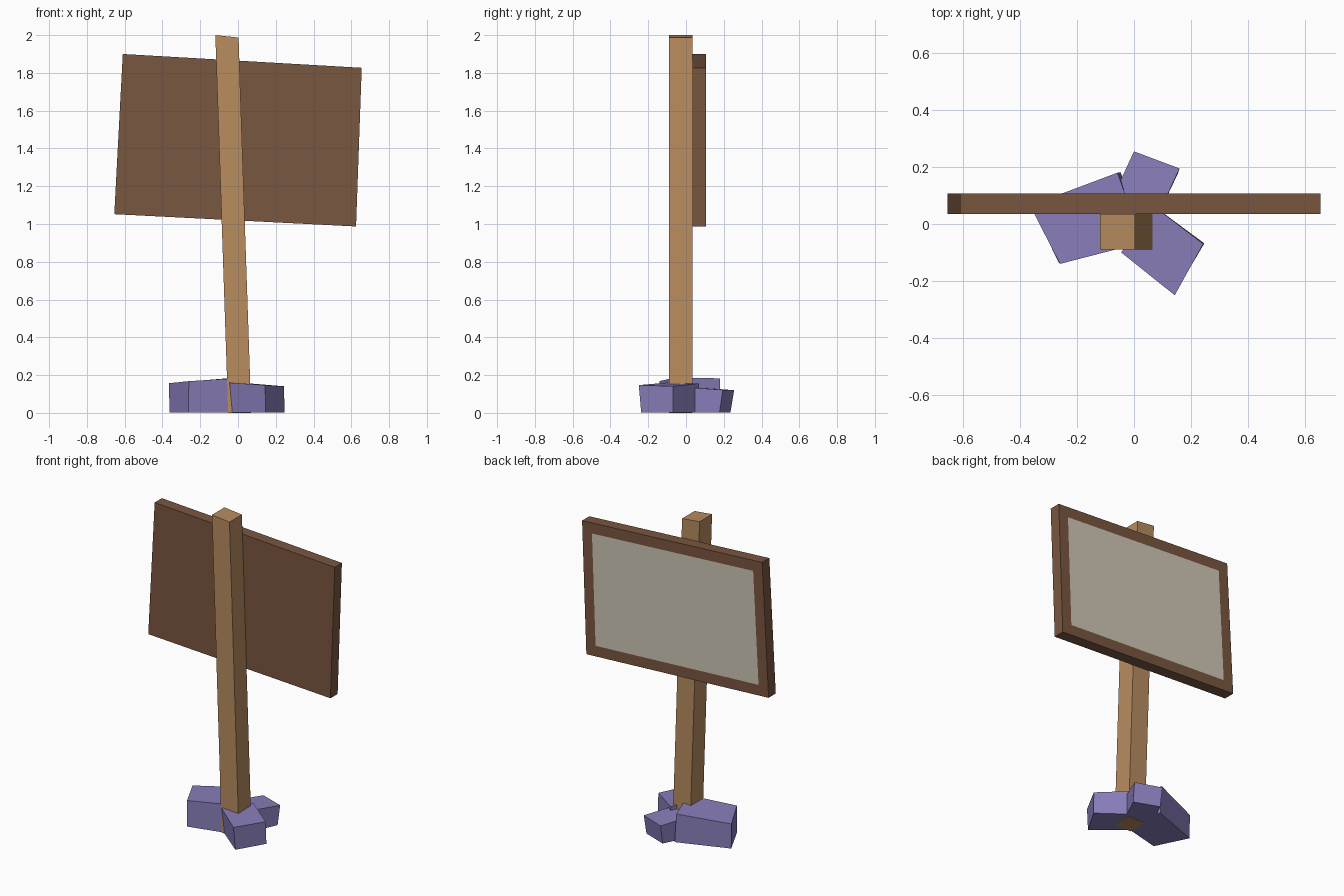
import bpy, bmesh
from mathutils import Vector

cube = bpy.data.objects.get("Cube")
if cube:
    bpy.data.objects.remove(cube, do_unlink=True)


def material(name, rgb):
    # rgb is given as display values and stored as linear ones
    lin = [((c / 255 + 0.055) / 1.055) ** 2.4 for c in rgb] + [1.0]
    mat = bpy.data.materials.new(name)
    mat.use_nodes = True
    mat.diffuse_color = lin
    bsdf = mat.node_tree.nodes["Principled BSDF"]
    bsdf.inputs["Base Color"].default_value = lin
    bsdf.inputs["Roughness"].default_value = 0.9
    return mat


post_wood = material("light wood", (184, 140, 95))
board_wood = material("dark wood", (122, 87, 65))
panel_paint = material("pale panel", (207, 199, 182))
stone = material("purple stone", (137, 126, 186))


def block(name, lower, upper, mats, inset=0):
    """Six-sided block between two matching four-corner loops."""
    bm = bmesh.new()
    lo = [bm.verts.new(p) for p in lower]
    up = [bm.verts.new(p) for p in upper]
    bm.faces.new(lo[::-1])
    cap = bm.faces.new(up)
    for i in range(4):
        j = (i + 1) % 4
        bm.faces.new((lo[i], lo[j], up[j], up[i]))
    bmesh.ops.recalc_face_normals(bm, faces=bm.faces)
    if inset:
        # flush painted panel framed by the rest of the face
        bmesh.ops.inset_region(bm, faces=[cap], thickness=inset, use_even_offset=True)
        cap.material_index = 1
    mesh = bpy.data.meshes.new(name)
    bm.to_mesh(mesh)
    bm.free()
    for m in mats:
        mesh.materials.append(m)
    obj = bpy.data.objects.new(name, mesh)
    bpy.context.collection.objects.link(obj)
    return obj


# leaning post with a sloped top
front, back = -0.09, 0.035
block("post",
      [(-0.052, front, 0), (0.07, front, 0), (0.07, back, 0), (-0.052, back, 0)],
      [(-0.12, front, 2), (0.003, front, 1.987), (0.003, back, 1.987), (-0.12, back, 2)],
      [post_wood])

# crooked board with a pale panel on its far side
outline = [(-0.655, 1.052), (0.625, 0.987), (0.655, 1.827), (-0.61, 1.9)]
block("sign_board",
      [(x, 0.035, z) for x, z in outline],
      [(x, 0.107, z) for x, z in outline],
      [board_wood, panel_paint], inset=0.067)

# foot stones: top corners, then how far each foot corner shifts
stones = {
    "front_stone": (
        [(-0.045, -0.1, 0.16), (0.143, -0.25, 0.147), (0.243, -0.07, 0.141), (0.06, 0.07, 0.156)],
        [(0.015, 0.008), (0.004, 0.013), (0.004, 0.002), (0, 0)]),
    "right_stone": (
        [(-0.365, 0.065, 0.157), (-0.26, -0.14, 0.168), (0.03, -0.065, 0.186), (-0.058, 0.18, 0.183)],
        [(0.002, 0), (-0.003, 0.003), (0, 0), (0.012, 0)]),
    "back_stone": (
        [(-0.09, 0.06, 0.135), (0.07, 0, 0.135), (0.16, 0.195, 0.122), (0, 0.255, 0.12)],
        [(0, 0), (0, 0), (-0.006, -0.018), (0, -0.02)]),
}
for name, (top, shift) in stones.items():
    foot = [(p[0] + s[0], p[1] + s[1], 0.001) for p, s in zip(top, shift)]
    block(name, foot, top, [stone])
